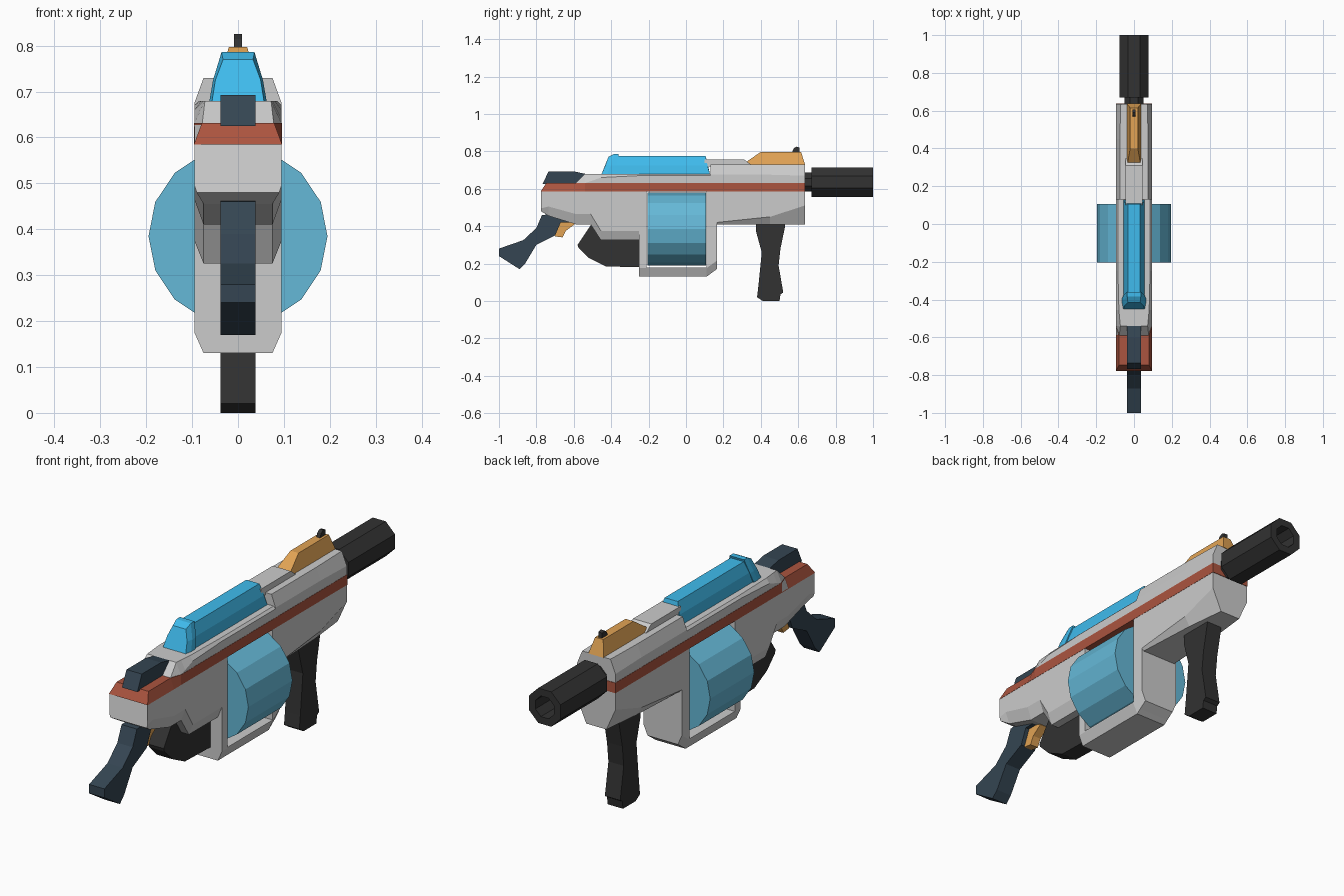
import bpy, bmesh, math

if "Cube" in bpy.data.objects:
    bpy.data.objects.remove(bpy.data.objects["Cube"])

COLORS = {
    "red": (0.41, 0.09, 0.05), "blue": (0.05, 0.50, 0.85), "drum_blue": (0.13, 0.48, 0.68),
    "orange": (0.76, 0.37, 0.09), "navy": (0.035, 0.06, 0.085), "black": (0.032, 0.032, 0.032),
}


def material(key):
    mat = bpy.data.materials.get(key) or bpy.data.materials.new(key)
    mat.diffuse_color = (*COLORS[key], 1)
    mat.use_nodes = True
    mat.node_tree.nodes["Principled BSDF"].inputs["Base Color"].default_value = mat.diffuse_color
    return mat


def loft(name, rings, color=None):
    """Skin a row of equal-length closed rings and cap both ends."""
    bm = bmesh.new()
    rows = [[bm.verts.new(p) for p in ring] for ring in rings]
    n = len(rows[0])
    for a, b in zip(rows, rows[1:]):
        for i in range(n):
            j = (i + 1) % n
            bm.faces.new((a[i], a[j], b[j], b[i]))
    bm.faces.new(rows[0][::-1])
    bm.faces.new(rows[-1])
    bmesh.ops.recalc_face_normals(bm, faces=bm.faces)
    mesh = bpy.data.meshes.new(name)
    bm.to_mesh(mesh)
    bm.free()
    if color:
        mesh.materials.append(material(color))
    obj = bpy.data.objects.new(name, mesh)
    bpy.context.collection.objects.link(obj)
    return obj


def prism(name, profile, half, color=None):
    """Side profile (y, z) extruded evenly to both sides."""
    return loft(name, [[(x, y, z) for y, z in profile] for x in (-half, half)], color)


def lathe(name, steps, z, sides, turn, color):
    """Faceted turned part along y, from (y, radius) steps."""
    angles = [turn + math.tau * i / sides for i in range(sides)]
    return loft(name, [[(r * math.cos(a), y, z + r * math.sin(a)) for a in angles]
                       for y, r in steps], color)


def mirrored(half_points):
    """Mirror a right-hand half ring across x = 0."""
    return half_points + [(-x, y, z) for x, y, z in reversed(half_points)]


W = 0.095


def body_ring(y, zb, cb, wb, zt, ct, wt, shear=0):
    return mirrored([(wb, y, zb), (W, y, zb + cb), (W, y, zt - ct), (wt, y + shear, zt)])


# Receiver: y, bottom z, bottom chamfer height and width, then the same for the top
body = loft("receiver", [body_ring(*s) for s in (
    (-.775, .48, .015, .09, .63, .045, .078, .03),
    (-.735, .455, .05, .075, .63, .045, .078),
    (-.59, .41, .055, .075, .63, .045, .078),
    (-.54, .41, .055, .075, .68, .05, .072),
    (-.51, .41, .055, .075, .68, .04, .075),
    (-.455, .325, .05, .075, .68, .02, .08),
    (-.25, .325, .05, .075, .68, .01, .085),
    (-.25, .13, .045, .075, .68, .01, .085),
    (.11, .13, .045, .075, .68, .01, .085),
    (.13, .145, .045, .075, .68, .01, .085),
    (.13, .145, .045, .075, .73, .055, .075),
    (.165, .17, .045, .075, .73, .055, .075),
    (.165, .41, .01, .085, .73, .055, .075),
    (.45, .41, .04, .07, .73, .055, .075),
    (.635, .41, .10, .05, .73, .06, .07),
)])

# Window for the drum, cut through both sides
cutter = prism("drum_window_cutter", [(-.21, .18), (.11, .18), (.11, .587), (-.21, .587)], .3)
cutter.hide_render = True
cutter.hide_viewport = True
cut = body.modifiers.new("drum_window", "BOOLEAN")
cut.operation = "DIFFERENCE"
cut.solver = "EXACT"
cut.object = cutter

# Stripe around the receiver, leaning inward at the rear
loft("stripe", [mirrored([(W + .001, y, .585), (top_w, top_y, .631)]) for y, top_y, top_w in (
    (-.777, -.747, .079), (-.59, -.59, .079), (-.54, -.54, W + .001), (.637, .637, W + .001))], "red")

# Drum and barrel
lathe("drum", [(-.205, .195), (.107, .195)], .385, 16, 0, "drum_blue")
lathe("barrel", [(.60, .055), (.67, .055), (.67, .0845), (1, .0845), (1, .05), (.82, .05)],
      .635, 8, math.pi / 8, "black")


def dome_ring(y_low, y_high, w, top):
    """Faceted canopy arch whose top leans relative to its foot."""
    y_mid = y_low + (y_high - y_low) * .6
    return mirrored([(w, y_low, .67), (w * .85, y_mid, .725), (w * .56, y_high, top)])


# Canopy and its rear rim
loft("canopy", [dome_ring(-.40, -.375, .058, .776), dome_ring(.13, .105, .058, .776)], "blue")
loft("canopy_rim", [dome_ring(-.455, -.415, .058, .77), dome_ring(-.425, -.385, .064, .786),
                    dome_ring(-.395, -.36, .064, .786)], "blue")

# Raised rail and front sight
prism("top_rail", [(.10, .72), (.10, .757), (.31, .757), (.36, .72)], .045)
loft("sight_base", [[(-w, a, z), (w, a, z), (w, b, z), (-w, b, z)] for w, a, b, z in (
    (.038, .30, .637, .728), (.02, .40, .615, .797))], "orange")
prism("sight_post", [(.565, .79), (.575, .815), (.59, .825), (.607, .82), (.607, .79)], .009, "black")

# Rear block, grip, trigger
prism("rear_block", [(-.767, .625), (-.735, .693), (-.60, .693), (-.54, .68), (-.54, .625)],
      .038, "navy")
prism("rear_grip", [(-.77, .46), (-.80, .39), (-.87, .325), (-1, .28), (-1, .24), (-.89, .17),
                    (-.86, .20), (-.80, .30), (-.70, .35), (-.67, .42), (-.60, .42), (-.60, .47)],
      .038, "navy")
prism("trigger", [(-.71, .43), (-.695, .385), (-.70, .345), (-.66, .34), (-.642, .375),
                  (-.595, .41), (-.60, .43)], .02, "orange")

# Lower guard and fore grip
prism("lower_guard", [(-.50, .42), (-.58, .30), (-.575, .285), (-.52, .23), (-.43, .185),
                      (-.24, .18), (-.24, .35), (-.44, .35)], .038, "black")
prism("fore_grip", [(.375, .43), (.375, .37), (.405, .26), (.387, .08), (.38, .02), (.41, 0),
                    (.50, 0), (.505, .035), (.52, .045), (.495, .19), (.505, .28), (.53, .40),
                    (.53, .43)], .038, "black")
